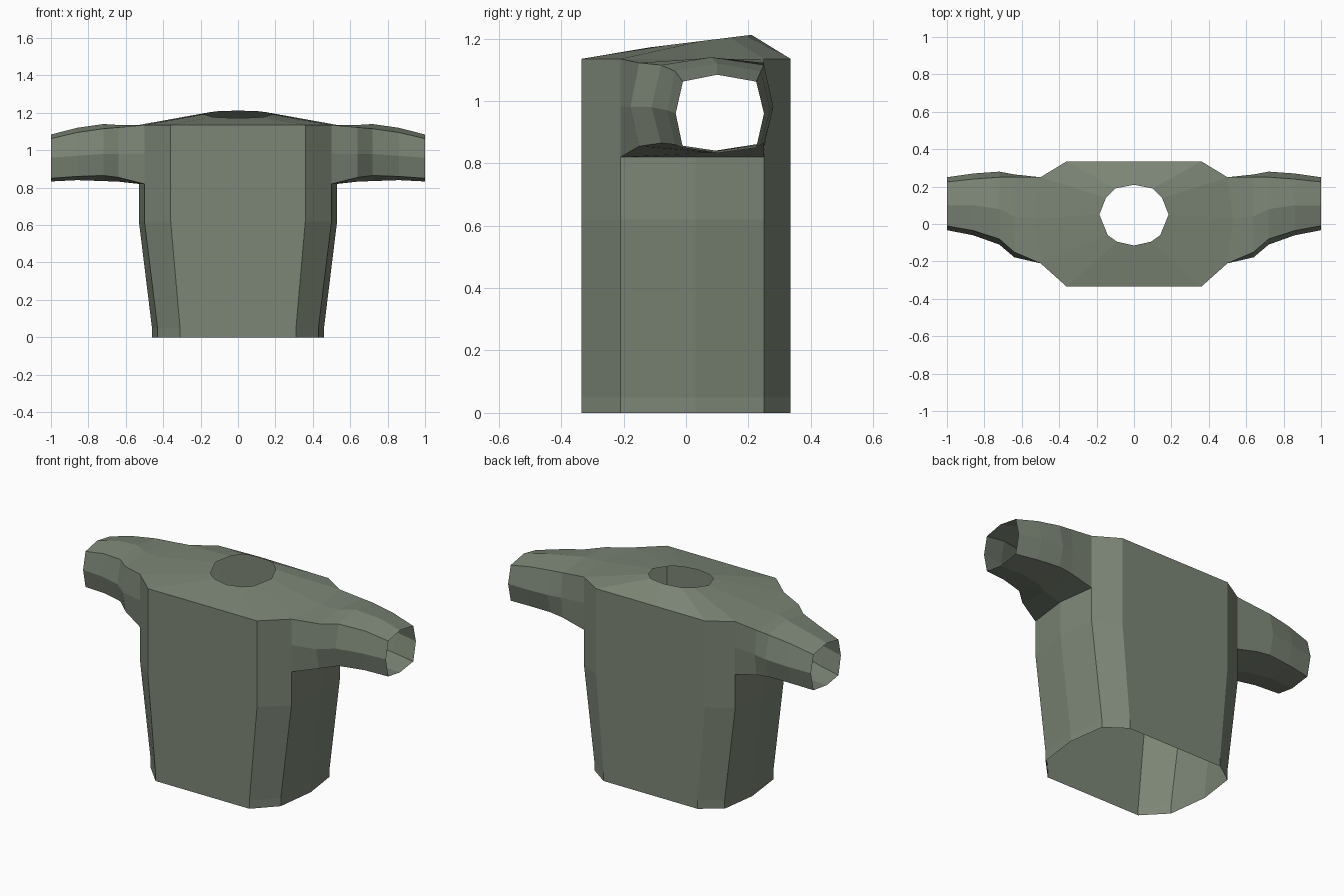
import bpy
import bmesh

cube = bpy.data.objects.get("Cube")
if cube:
    bpy.data.objects.remove(cube, do_unlink=True)

# Single cloth colour
cloth = bpy.data.materials.new("grey_green_cloth")
cloth.use_nodes = True
colour = (0.2, 0.235, 0.18, 1)
cloth.diffuse_color = colour
shader = next(n for n in cloth.node_tree.nodes if n.type == "BSDF_PRINCIPLED")
shader.inputs["Base Color"].default_value = colour
shader.inputs["Roughness"].default_value = 0.9


def skin_rings(name, rings, closed=False, skip=lambda level, column: False):
    """Bridge successive rings into a flat-shaded open shell, mirrored in x."""
    bm = bmesh.new()
    loops = [[bm.verts.new(point) for point in ring] for ring in rings]
    for level, (low, high) in enumerate(zip(loops, loops[1:])):
        count = len(low)
        for column in range(count if closed else count - 1):
            after = (column + 1) % count
            if not skip(level, column):
                bm.faces.new((low[column], low[after], high[after], high[column]))
    bmesh.ops.delete(bm, geom=[v for v in bm.verts if not v.link_faces], context="VERTS")
    mesh = bpy.data.meshes.new(name)
    bm.to_mesh(mesh)
    bm.free()
    mesh.materials.append(cloth)
    obj = bpy.data.objects.new(name, mesh)
    bpy.context.collection.objects.link(obj)
    mirror = obj.modifiers.new("mirror", "MIRROR")
    mirror.use_clip = True
    return obj


# Half outline of the body, from front centre round the side to back centre
depths = (-0.335, -0.335, -0.21, 0.03, 0.25, 0.335, 0.335)
wide = (0, 0.36, 0.5, 0.53, 0.5, 0.36, 0)
narrow = (0, 0.31, 0.43, 0.46, 0.43, 0.31, 0)


def body_ring(widths, height):
    return [(x, y, height) for x, y in zip(widths, depths)]


shoulder = body_ring(wide, 1.135)

# Torso: open at the hem, with an armhole in each side
torso_rings = [
    body_ring(narrow, 0),
    body_ring(narrow, 0.05),
    body_ring(wide, 0.62),
    body_ring(wide, 0.82),
    body_ring(wide, 0.98),
    shoulder,
]
skin_rings("torso", torso_rings,
           skip=lambda level, column: level >= 3 and column in (2, 3))

# Yoke: slopes from the shoulder outline up to the neck opening
neck_outline = [(0, -0.115), (0.09, -0.095), (0.14, -0.06), (0.185, 0.05),
                (0.15, 0.14), (0.1, 0.19), (0, 0.21)]
neck_rim = [(x, y, 1.186 + 0.123 * y) for x, y in neck_outline]
skin_rings("yoke", [shoulder, neck_rim])


def sleeve_ring(x, ys, zs, bulge=0):
    """Eight-sided ring; ys run front to back, zs run bottom to top."""
    front, front_corner, middle, back_corner, back = ys
    bottom, low, centre, high, top = zs
    return [
        (x, front_corner, high), (x, front, centre),
        (x, front_corner, low), (x + bulge, middle, bottom),
        (x, back_corner, low), (x, back, centre),
        (x, back_corner, high), (x + bulge, middle, top),
    ]


# Sleeves: square at the armhole, rounding off to an open octagonal cuff
sleeve_rings = [
    sleeve_ring(0.5, (-0.21, -0.21, 0.03, 0.25, 0.25),
                (0.82, 0.82, 0.98, 1.135, 1.135), bulge=0.03),
    sleeve_ring(0.64, (-0.178, -0.15, 0.04, 0.25, 0.265),
                (0.832, 0.855, 0.98, 1.122, 1.135)),
    sleeve_ring(0.72, (-0.11, -0.08, 0.08, 0.25, 0.28),
                (0.835, 0.865, 0.98, 1.115, 1.14)),
    sleeve_ring(0.86, (-0.06, -0.035, 0.1, 0.24, 0.27),
                (0.84, 0.86, 0.97, 1.095, 1.12)),
    sleeve_ring(1, (-0.033, -0.01, 0.1, 0.225, 0.25),
                (0.833, 0.85, 0.96, 1.062, 1.084)),
]
skin_rings("sleeves", sleeve_rings, closed=True)
